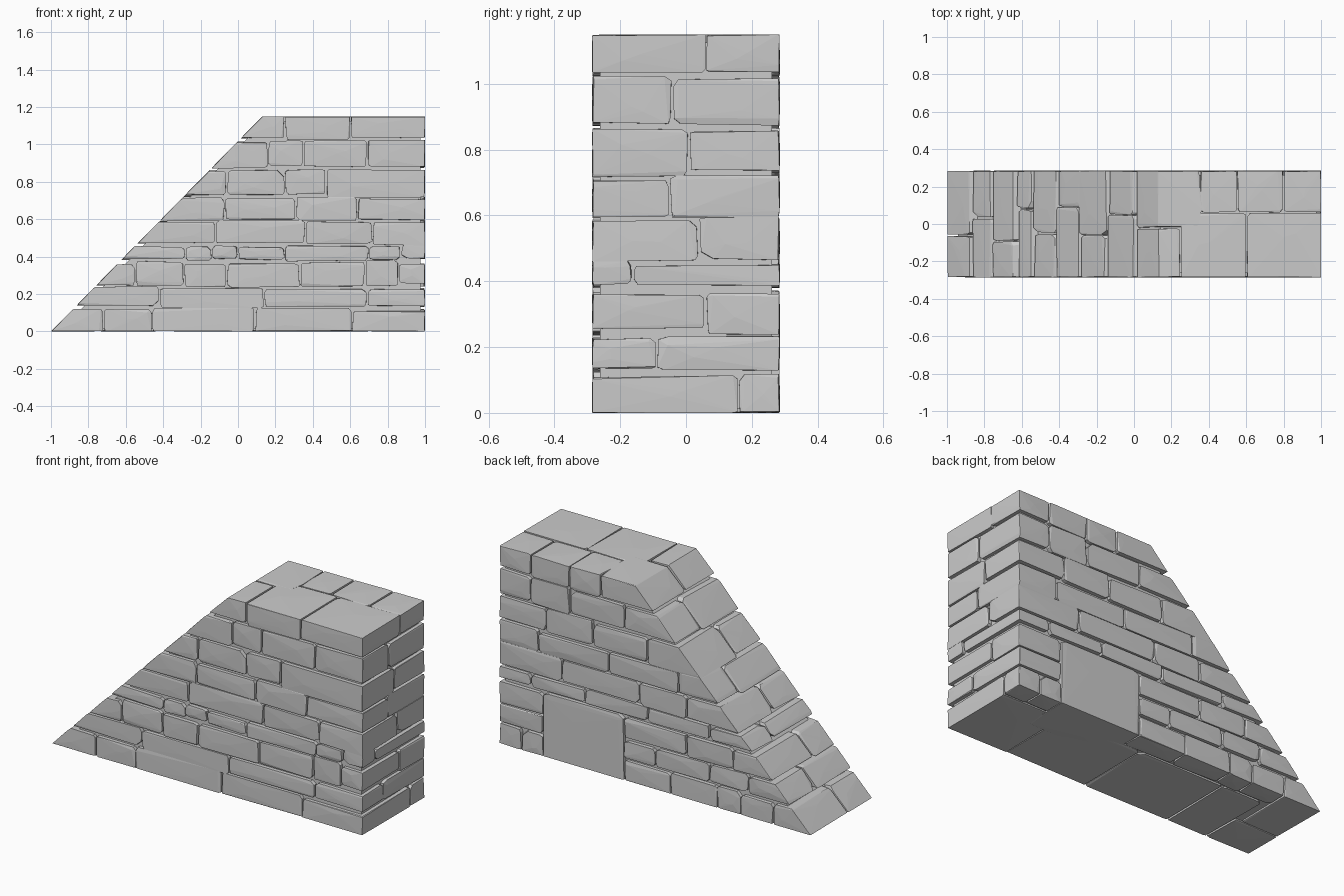
import bpy, bmesh, random
from mathutils import Vector

if "Cube" in bpy.data.objects:
    bpy.data.objects.remove(bpy.data.objects["Cube"])

random.seed(11)
R = random.uniform
HY, TOP = 0.285, 1.15            # half thickness, wall height
levels = [0, .125, .24, .375, .465, .595, .72, .87, 1.02, TOP]

# vertical joints in each course, front and back rows
front = [[-.72, -.46, .09, .61], [-.42, .14, .69], [-.55, -.29, -.06, .33, .68, .86],
         [-.28, -.14, .0, .25, .7, .87], [-.12, .36, .72], [-.07, .31, .64],
         [-.06, .25, .47], [.16, .35, .69], [.25, .6]]
back = [[-.76, -.55, -.4, -.1, .2, .72, .86], [-.6, -.35, .0, .2, .72], [-.5, -.2, .2, .72],
        [-.35, .05, .45, .8], [-.2, .1, .6], [-.15, .3, .75],
        [.05, .4, .7], [.2, .55, .8], [.35, .55, .8]]
# depth of the joint between the rows, on the slope and on the upright end
split_slope = [-.06, .03, -.09, .08, -.05, .09, -.06, .05, -.02]
split_end = [.16, -.09, .06, -.16, .04, -.05, .01, -.04, .06]


def slope_x(z):
    return -1 + z * 1.13 / TOP


def stone(bm, left, right, y0, y1, z0, z1, outer, sloped=False):
    """Faceted block: hull of points near each face, chamfered only along joints."""
    lo, hi = (0, y0, z0), (0, y1, z1)

    def place(d, sides):
        # d = inset from the chosen side on each axis
        z = z1 - d[2] if sides[2] else z0 + d[2]
        y = y1 - d[1] if sides[1] else y0 + d[1]
        l = slope_x(z) if sloped else left
        x = right - d[0] if sides[0] else l + d[0]
        return bm2.verts.new((max(x, slope_x(z)), y, z))

    bm2 = bmesh.new()
    size = (max(right - left, .1), y1 - y0, z1 - z0)
    for sx in (0, 1):
        for sy in (0, 1):
            for sz in (0, 1):
                s = (sx, sy, sz)
                chip = R(1, 2) if R(0, 1) < .18 else 1
                for a in range(3):
                    d = [0, 0, 0]
                    for b in range(3):
                        out = outer[b][s[b]]
                        if b == a:
                            d[b] = R(0, .007) if out else R(.001, .008)
                        else:
                            d[b] = R(0, .006) if out else min(R(.008, .026) * chip, size[b] * .3)
                    place(d, s)
    # shallow crowns on the exposed faces
    for a in range(3):
        for side in (0, 1):
            if outer[a][side]:
                for k in range(2):
                    d = [size[b] * R(.25, .7) for b in range(3)]
                    d[a] = 0
                    s = [0, 0, 0]
                    s[a] = side
                    place(d, s)
    res = bmesh.ops.convex_hull(bm2, input=bm2.verts)
    junk = list({g for g in res["geom_interior"] + res["geom_unused"]
                 if isinstance(g, bmesh.types.BMVert)})
    bmesh.ops.delete(bm2, geom=junk, context='VERTS')
    me = bpy.data.meshes.new("tmp")
    bm2.to_mesh(me)
    bm2.free()
    bm.from_mesh(me)
    bpy.data.meshes.remove(me)


def finish(bm, name):
    bmesh.ops.recalc_face_normals(bm, faces=bm.faces)
    me = bpy.data.meshes.new(name)
    bm.to_mesh(me)
    bm.free()
    ob = bpy.data.objects.new(name, me)
    bpy.context.collection.objects.link(ob)
    return ob


# courses of stones
for i, (z0, z1) in enumerate(zip(levels, levels[1:])):
    bm = bmesh.new()
    for row, joints in ((0, front[i]), (1, back[i])):
        xs = [slope_x(z0)] + joints + [1]
        for j, (a, b) in enumerate(zip(xs, xs[1:])):
            if row and i < 3 and a == .2:
                continue                      # room for the large block
            first, last = j == 0, j == len(xs) - 2
            ys = split_slope[i] if first else split_end[i]
            y0, y1 = (ys, HY) if row else (-HY, ys)
            bot = z0 if i == 0 else z0 + R(-.008, .012)
            top = z1 if i == 8 else z1 + R(-.012, .008)
            stone(bm, a, b, y0, y1, bot, top,
                  ((first, last), (not row, row), (i == 0, i == 8)), first)
    finish(bm, f"stone_course_{i + 1}")

# large block low on the back
bm = bmesh.new()
stone(bm, .2, .72, 0, HY, 0, levels[3], ((0, 0), (0, 1), (1, 0)))
finish(bm, "large_block")

# mortar core just behind the faces
bm = bmesh.new()
g = .024
prof = [(slope_x(g) + .035, g * .5), (1 - g, g * .5), (1 - g, TOP - g), (slope_x(TOP - g) + .035, TOP - g)]
f = bm.faces.new([bm.verts.new((x, -HY + g, z)) for x, z in prof])
ext = bmesh.ops.extrude_face_region(bm, geom=[f])
bmesh.ops.translate(bm, vec=Vector((0, 2 * (HY - g), 0)),
                    verts=[v for v in ext["geom"] if isinstance(v, bmesh.types.BMVert)])
finish(bm, "mortar_core")
